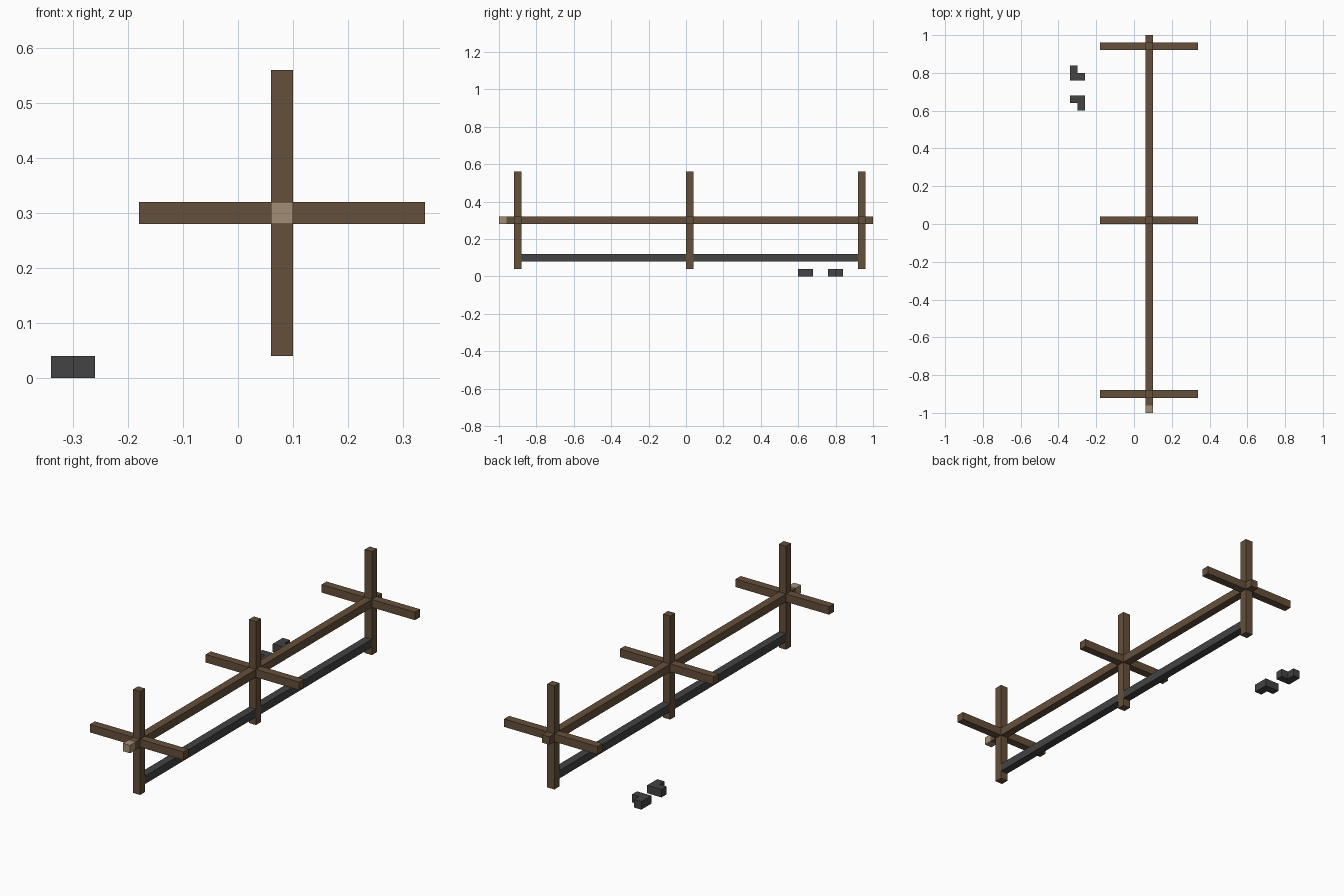
import bpy
import bmesh
from mathutils import Matrix, Vector

default = bpy.data.objects.get("Cube")
if default:
    bpy.data.objects.remove(default, do_unlink=True)


def material(name, rgb):
    mat = bpy.data.materials.new(name)
    mat.use_nodes = True
    colour = (*rgb, 1.0)
    mat.diffuse_color = colour
    bsdf = mat.node_tree.nodes["Principled BSDF"]
    bsdf.inputs["Base Color"].default_value = colour
    bsdf.inputs["Roughness"].default_value = 0.9
    return mat


BROWN = material("brown wood", (0.13, 0.08, 0.044))
TAN = material("pale cut wood", (0.36, 0.27, 0.175))
GREY = material("dark grey metal", (0.056, 0.056, 0.058))


def finish(name, bm, mat):
    mesh = bpy.data.meshes.new(name)
    bm.to_mesh(mesh)
    bm.free()
    mesh.materials.append(mat)
    obj = bpy.data.objects.new(name, mesh)
    bpy.context.collection.objects.link(obj)
    return obj


def box(name, low, high, mat):
    """Box spanning two opposite corners."""
    low, high = Vector(low), Vector(high)
    bm = bmesh.new()
    bmesh.ops.create_cube(bm, size=1, matrix=Matrix.Translation((low + high) / 2)
                          @ Matrix.Diagonal((*(high - low), 1)))
    return finish(name, bm, mat)


def prism(name, outline, height, mat):
    """Flat outline raised from the ground."""
    bm = bmesh.new()
    face = bm.faces.new([bm.verts.new((x, y, 0)) for x, y in outline])
    side = bmesh.ops.extrude_face_region(bm, geom=[face])
    top = [v for v in side["geom"] if isinstance(v, bmesh.types.BMVert)]
    bmesh.ops.translate(bm, verts=top, vec=(0, 0, height))
    bmesh.ops.recalc_face_normals(bm, faces=bm.faces)
    return finish(name, bm, mat)


T = 0.04                    # thickness of every bar
X, Z = 0.08, 0.30           # axis of the long beam
H = T / 2
REACH = 0.26                # length of each cross arm from the axis
stations = {"front": -0.90, "middle": 0.02, "back": 0.94}

# Long beam with a pale cut end at the front
box("long_beam", (X - H, -1 + T, Z - H), (X + H, 1, Z + H), BROWN)
box("beam_tip", (X - H, -1, Z - H), (X + H, -1 + T, Z + H), TAN)

# Crossed posts and arms, butted against the beam
for label, y in stations.items():
    a, b = y - H, y + H
    box(label + "_upper_post", (X - H, a, Z + H), (X + H, b, Z + REACH), BROWN)
    box(label + "_lower_post", (X - H, a, Z - REACH), (X + H, b, Z - H), BROWN)
    box(label + "_left_arm", (X + H, a, Z - H), (X + REACH, b, Z + H), BROWN)
    box(label + "_right_arm", (X - REACH, a, Z - H), (X - H, b, Z + H), BROWN)

# Low rail between neighbouring posts
ys = list(stations.values())
for label, start, end in zip(("front", "back"), ys, ys[1:]):
    box(label + "_low_rail", (X - H, start + H, 0.08), (X + H, end - H, 0.12), GREY)

# Two loose corner brackets on the ground, one the other turned half round
corner = [(-T, -T), (T, -T), (T, 0), (0, 0), (0, T), (-T, T)]
for label, y, turn in (("back", 0.80, 1), ("front", 0.64, -1)):
    prism(label + "_corner_bracket",
          [(-0.30 + turn * px, y + turn * py) for px, py in corner], T, GREY)
